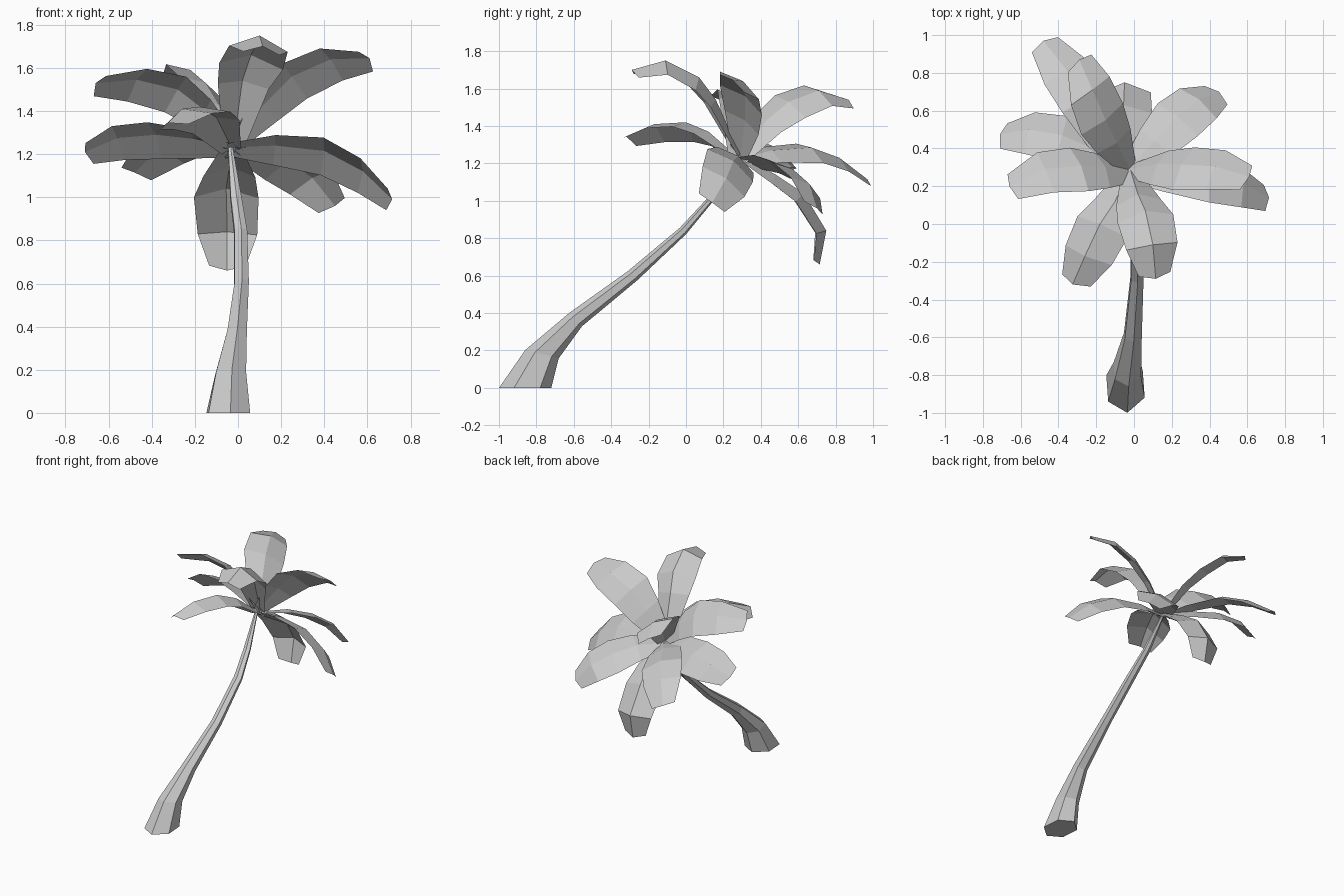
import bpy, bmesh, math
from mathutils import Vector

# The crown leans back with the trunk, so every leaf is tilted with it
CROWN_UP = Vector((0, 0.58, 0.81))


def finish(bm, name):
    bmesh.ops.recalc_face_normals(bm, faces=bm.faces)
    mesh = bpy.data.meshes.new(name)
    bm.to_mesh(mesh)
    bm.free()
    ob = bpy.data.objects.new(name, mesh)
    bpy.context.collection.objects.link(ob)
    return ob


# Leaning six-sided trunk: ring centre, half width in x, half vector in y and z
rings = [
    ((-0.045, -0.86, 0.00), 0.112, (0.140, 0.000)),
    ((-0.035, -0.77, 0.18), 0.080, (0.090, -0.022)),
    ((-0.006, -0.59, 0.365), 0.052, (0.034, -0.036)),
    ((0.016, -0.285, 0.60), 0.038, (0.026, -0.024)),
    ((0.012, -0.015, 0.84), 0.034, (0.016, -0.018)),
    ((-0.010, 0.125, 1.00), 0.029, (0.014, -0.010)),
    ((-0.035, 0.275, 1.23), 0.012, (0.008, -0.003)),
]
bm = bmesh.new()
rows = []
for c, rx, (hy, hz) in rings:
    row = []
    for i in range(6):
        a = math.radians(95 + 60 * i)
        off = Vector((rx * math.cos(a), hy * math.sin(a), hz * math.sin(a)))
        row.append(bm.verts.new(Vector(c) + off))
    rows.append(row)
for r0, r1 in zip(rows, rows[1:]):
    for i in range(6):
        j = (i + 1) % 6
        bm.faces.new((r0[i], r0[j], r1[j], r1[i]))
bm.faces.new(rows[0])
bm.faces.new(rows[-1])
finish(bm, "trunk")


# Leaf: folded strip along a curved midrib, blunt at the tip
def leaf(name, rib, fold=0.22):
    pts = [Vector(p) for p in rib]
    widths = (0.05, 0.12, 0.15, 0.138, 0.085)
    side = (pts[-1] - pts[0]).cross(CROWN_UP).normalized()
    bm = bmesh.new()
    rows = []
    for i, (p, w) in enumerate(zip(pts, widths)):
        t = (pts[min(i + 1, 4)] - pts[max(i - 1, 0)]).normalized()
        n = side.cross(t).normalized()
        back = t * (0.015 if i == 4 else 0)
        down = n * w * fold + back
        rows.append([bm.verts.new(q) for q in (p - side * w - down, p, p + side * w - down)])
    for r0, r1 in zip(rows, rows[1:]):
        for k in range(2):
            bm.faces.new((r0[k], r0[k + 1], r1[k + 1], r1[k]))
    finish(bm, name)


# Crown of ten leaves
leaf("leaf_back_left_low", [(-.02, .27, 1.22), (-.13, .46, 1.27), (-.25, .67, 1.285), (-.36, .82, 1.23), (-.48, .97, 1.115)])
leaf("leaf_back_left_high", [(-.02, .29, 1.23), (-.09, .43, 1.43), (-.15, .55, 1.53), (-.22, .71, 1.59), (-.29, .87, 1.54)])
leaf("leaf_back_drooping", [(-.03, .29, 1.24), (-.04, .48, 1.14), (-.055, .63, 1.04), (-.05, .75, .84), (-.05, .715, .66)], .42)
leaf("leaf_back_right_low", [(-.03, .29, 1.22), (.11, .44, 1.22), (.23, .57, 1.17), (.345, .66, 1.09), (.45, .70, .96)])
leaf("leaf_right_low", [(-.05, .27, 1.23), (.17, .28, 1.24), (.40, .255, 1.215), (.58, .215, 1.12), (.715, .14, .99)])
leaf("leaf_right_high", [(-.03, .29, 1.24), (.12, .315, 1.43), (.25, .315, 1.56), (.43, .305, 1.64), (.61, .25, 1.645)])
leaf("leaf_front_right_high", [(-.02, .29, 1.25), (.02, .16, 1.54), (.06, .07, 1.66), (.10, -.11, 1.75), (.115, -.29, 1.70)], .45)
leaf("leaf_front_left_low", [(-.03, .28, 1.23), (-.10, .12, 1.37), (-.18, 0, 1.42), (-.26, -.17, 1.41), (-.325, -.32, 1.345)], .45)
leaf("leaf_left_low", [(.01, .28, 1.22), (-.20, .39, 1.27), (-.38, .47, 1.29), (-.56, .50, 1.275), (-.71, .475, 1.21)])
leaf("leaf_left_high", [(0, .27, 1.23), (-.15, .30, 1.40), (-.28, .31, 1.50), (-.47, .29, 1.545), (-.66, .20, 1.53)])
